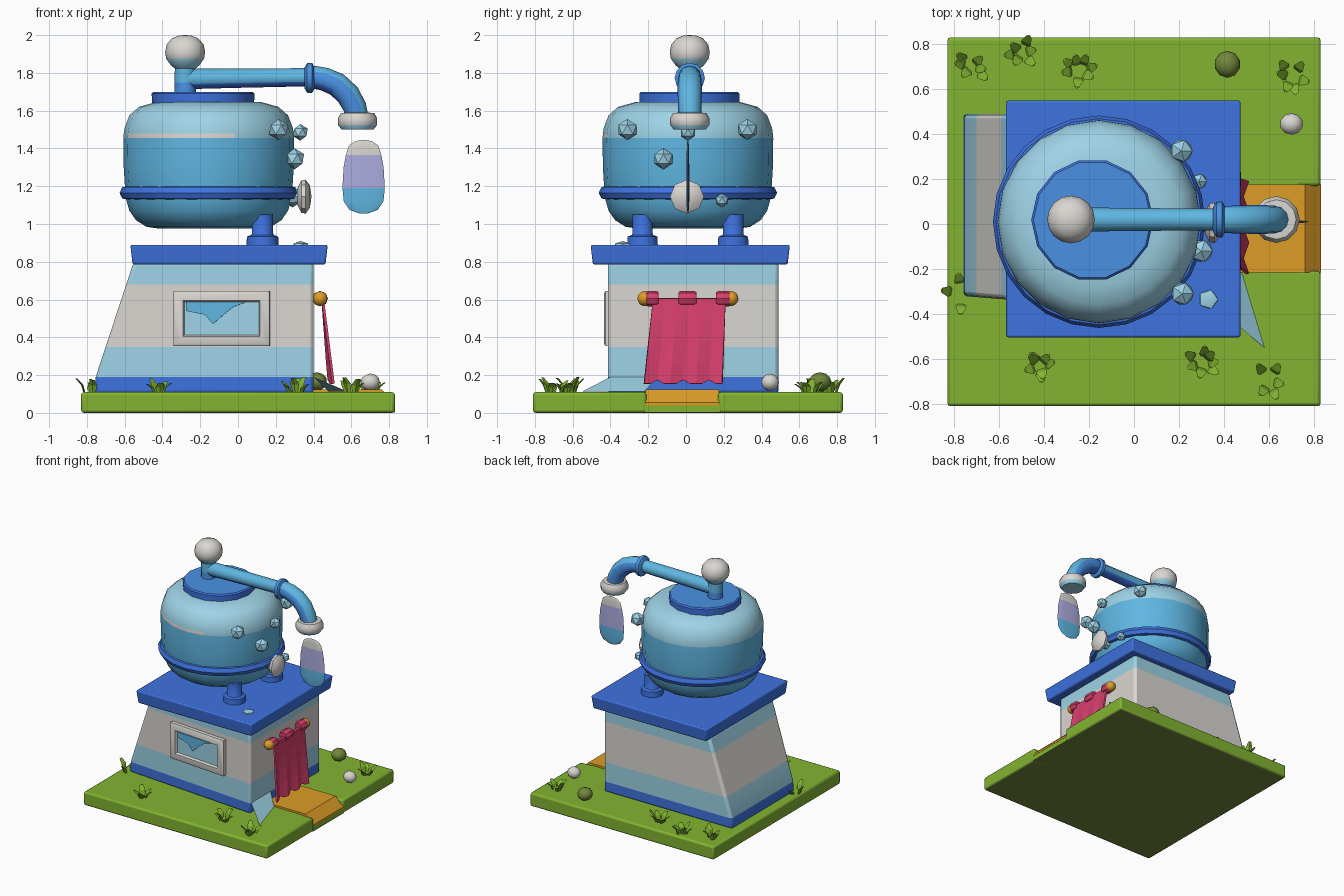
import bpy, bmesh, math, random
from mathutils import Vector, Matrix

random.seed(4)
cube = bpy.data.objects.get("Cube")
if cube:
    bpy.data.objects.remove(cube, do_unlink=True)


def material(name, hex_code):
    channels = [int(hex_code[i:i + 2], 16) / 255 for i in (0, 2, 4)]
    col = [((c + 0.055) / 1.055) ** 2.4 for c in channels] + [1]
    m = bpy.data.materials.new(name)
    m.use_nodes = True
    m.diffuse_color = col
    m.node_tree.nodes["Principled BSDF"].inputs["Base Color"].default_value = col
    return m


GRASS = material("grass green", "82b431")
OLIVE = material("olive green", "71873a")
ORANGE = material("orange wood", "dd9d26")
RED = material("crimson cloth", "d83f6d")
GRAY = material("warm gray", "dad7d2")
PALE = material("pale blue", "a0d6ea")
MID = material("sky blue", "5fb6e2")
BLUE = material("deep blue", "3e73e0")
CAP = material("cap blue", "4a91e4")
LILAC = material("lilac", "acace0")


def finish(name, bm, mats, rule=None, bevel=0, smooth=True):
    """Turn a bmesh into an object; rule picks a material slot from face centre and normal."""
    bmesh.ops.recalc_face_normals(bm, faces=bm.faces)
    bm.normal_update()
    if rule:
        for f in bm.faces:
            f.material_index = rule(f.calc_center_median(), f.normal)
    mesh = bpy.data.meshes.new(name)
    bm.to_mesh(mesh)
    bm.free()
    ob = bpy.data.objects.new(name, mesh)
    bpy.context.collection.objects.link(ob)
    for m in mats:
        mesh.materials.append(m)
    if smooth:
        bpy.ops.object.select_all(action='DESELECT')
        ob.select_set(True)
        bpy.context.view_layer.objects.active = ob
        bpy.ops.object.shade_smooth_by_angle(angle=math.radians(38))
    if bevel:
        b = ob.modifiers.new("soft_edges", 'BEVEL')
        b.width, b.segments, b.limit_method = bevel, 2, 'ANGLE'
    return ob


def loft(bm, rings):
    """Skin a list of vertex-position rings and cap both ends."""
    rows = [[bm.verts.new(p) for p in ring] for ring in rings]
    n = len(rows[0])
    for a, b in zip(rows, rows[1:]):
        for i in range(n):
            bm.faces.new((a[i], a[(i + 1) % n], b[(i + 1) % n], b[i]))
    bm.faces.new(rows[0][::-1])
    bm.faces.new(rows[-1])


def prism(name, outline, lo, hi, mats, axis='z', **kw):
    """Extrude a flat outline between lo and hi along y or z."""
    bm = bmesh.new()
    put = (lambda p, d: (p[0], d, p[1])) if axis == 'y' else (lambda p, d: (p[0], p[1], d))
    loft(bm, [[put(p, d) for p in outline] for d in (lo, hi)])
    return finish(name, bm, mats, **kw)


def rect(x0, x1, y0, y1):
    return [(x0, y0), (x1, y0), (x1, y1), (x0, y1)]


def lathe(name, centre, profile, mats, segs=16, axis='z', squash=1, **kw):
    """Spin (radius, height) pairs about an axis through the centre."""
    rings = []
    for r, h in profile:
        ring = []
        for i in range(segs):
            a = math.tau * i / segs
            u, v = r * math.cos(a), r * math.sin(a) * squash
            off = {'z': (u, v, h), 'x': (h, u, v), 'y': (u, h, v)}[axis]
            ring.append(Vector(centre) + Vector(off))
        rings.append(ring)
    bm = bmesh.new()
    loft(bm, rings)
    return finish(name, bm, mats, **kw)


def ball(name, centre, size, mat, detail=2):
    bm = bmesh.new()
    bmesh.ops.create_icosphere(bm, subdivisions=detail, radius=1)
    bmesh.ops.transform(bm, matrix=Matrix.Translation(centre) @ Matrix.Diagonal((*size, 1)), verts=bm.verts)
    return finish(name, bm, [mat])


# Ground with a notch filled by the sloping wooden step
prism("ground", [(-.83, -.81), (.83, -.81), (.83, -.21), (.74, -.21), (.74, .17),
                 (.83, .17), (.83, .83), (-.83, .83)], 0, .11, [GRASS, OLIVE], bevel=.014,
      rule=lambda c, n: int(n.z < -.9))
prism("ground_lip", rect(.73, .83, -.22, .18), .001, .05, [GRASS, OLIVE], rule=lambda c, n: int(n.z < -.9))
prism("door_step", [(.4, .04), (.4, .125), (.76, .125), (.832, .055), (.832, .04)], -.215, .175, [ORANGE], axis='y')

# House: one slanted side wall, slightly skewed front wall, painted bands
SKEW = -math.atan(.095 / 1.16)
bm = bmesh.new()
rings = []
for z in (.1, .19, .35, .68, .8):
    left = -.76 + max(0, z - .17) * .33
    rings.append([(left, -.32 + (left + .76) * math.tan(SKEW), z), (.4, -.415, z), (.4, .49, z), (left, .49, z)])
loft(bm, rings)
finish("house_walls", bm, [BLUE, PALE, GRAY],
       rule=lambda c, n: 0 if c.z < .19 else 2 if .35 < c.z < .68 else 1, bevel=.02)

# Roof slab, a little wider at the top
bm = bmesh.new()
loft(bm, [[(x, y, z) for x, y in rect(-.57 + t, .475 - t, -.505 + t, .55 - t)] for z, t in ((.785, .012), (.89, 0))])
finish("roof_slab", bm, [BLUE], bevel=.01)

# Window: nested insets make the frame and its recessed pane
bm = bmesh.new()
loft(bm, [[(x, y, z) for x, z in rect(-.255 + t, .255 - t, -.145 + t, .145 - t)]
          for y, t in ((.02, 0), (-.03, 0), (-.037, .01), (-.037, .05), (-.018, .058))])
window = finish("window_frame", bm, [GRAY, PALE], rule=lambda c, n: int(abs(c.y + .018) < .001))
shine = prism("window_shine", [(-.19, .086), (.13, .086), (.06, .06), (.01, .02), (-.045, -.03), (-.09, .02), (-.19, .04)],
              -.027, -.0185, [MID], axis='y', smooth=False)
for ob in (window, shine):
    ob.location = (-.085, -.376, .5)
    ob.rotation_euler.z = SKEW

# Small sloping sheet beside the door
bm = bmesh.new()
bm.faces.new([bm.verts.new(p) for p in ((.58, -.55, .113), (.4, -.4, .19), (.4, -.15, .19), (.48, -.22, .113))])
finish("corner_flap", bm, [PALE], smooth=False)

# Hanging door cloth with folds and a ragged hem
bm = bmesh.new()
rows = []
COLS = 12
for k in range(5):
    t = k / 4
    row = []
    for i in range(COLS + 1):
        s = i / COLS
        fold = .012 * math.cos(i * math.pi / 2) * t
        hem = .02 * (i % 4 == 2) * (k == 4)
        row.append(bm.verts.new((.455 + .045 * t + fold, -.175 - .045 * t + s * (.385 + .025 * t),
                                 .605 - .45 * t + hem)))
    rows.append(row)
for a, b in zip(rows, rows[1:]):
    for i in range(COLS):
        bm.faces.new((a[i], b[i], b[i + 1], a[i + 1]))
cloth = finish("door_cloth", bm, [RED], smooth=False)
cloth.modifiers.new("thickness", 'SOLIDIFY').thickness = .014
lathe("cloth_rod", (.435, 0, .595), [(.012, -.23), (.012, .25)], [RED], segs=8, axis='y')
for y0, y1 in ((-.215, -.145), (-.04, .055), (.16, .24)):
    lathe("cloth_loop", (.435, 0, .605), [(.034, y0), (.041, y0 + .012), (.041, y1 - .012), (.034, y1)], [RED], segs=8, axis='y')
for y in (-.22, .24):
    ball("rod_end", (.435, y, .605), (.04, .038, .04), ORANGE)

# Tank with a pale shoulder and a thin gray streak on its front
lathe("tank", (-.155, .01, 0),
      [(.26, .975), (.33, .985), (.385, 1.02), (.42, 1.07), (.44, 1.14), (.45, 1.3), (.452, 1.455), (.45, 1.478),
       (.445, 1.51), (.42, 1.575), (.37, 1.62), (.28, 1.645)], [MID, PALE, GRAY], segs=20,
      rule=lambda c, n: 0 if c.z < 1.455 else 2 if c.z < 1.478 and n.y < -.3 and n.x < .3 else 1)
lathe("tank_belt", (-.155, .01, 0), [(.43, 1.13), (.458, 1.135), (.472, 1.165), (.458, 1.195), (.43, 1.2)], [BLUE], segs=24)
lathe("tank_cap", (-.185, .018, 0), [(.27, 1.62), (.272, 1.69), (.262, 1.7)], [BLUE, CAP], segs=14,
      rule=lambda c, n: int(n.z > .9))

# Legs under the tank
for y in (-.23, .25):
    lathe("tank_leg", (.13, y, 0), [(.085, .885), (.083, .933), (.06, .942), (.056, .95), (.056, 1.05)], [BLUE], segs=10)

# Post with round knob
lathe("post", (-.28, .02, 0), [(.058, 1.68), (.056, 1.75), (.054, 1.85)], [CAP, MID], segs=12,
      rule=lambda c, n: int(c.z > 1.75))
lathe("post_knob", (-.28, .02, 0), [(.05, 1.82), (.075, 1.84), (.1, 1.875), (.106, 1.91), (.098, 1.95), (.07, 1.983),
                                    (.035, 1.997), (.005, 2)], [PALE, GRAY],
      rule=lambda c, n: int(c.z > 1.88))

# Spout pipe: straight run then elbow, swept in the plane of the arm
PATH = [(-.27, 1.768, .054), (0, 1.772, .051), (.36, 1.777, .048), (.4, 1.778, .06), (.46, 1.766, .062),
        (.525, 1.738, .064), (.582, 1.685, .064), (.618, 1.62, .062), (.632, 1.555, .06)]
bm = bmesh.new()
rings = []
for i, (x, z, r) in enumerate(PATH):
    a, b = PATH[max(i - 1, 0)], PATH[min(i + 1, len(PATH) - 1)]
    t = Vector((b[0] - a[0], 0, b[1] - a[1])).normalized()
    side = Vector((-t.z, 0, t.x))
    rings.append([Vector((x, .02, z)) + r * (side * math.cos(q) + Vector((0, 1, 0)) * math.sin(q))
                  for q in (math.tau * k / 12 for k in range(12))])
loft(bm, rings)
finish("spout_pipe", bm, [MID, CAP, BLUE],
       rule=lambda c, n: 2 if n.z < -.6 else int(c.x > .4 and n.z < .3 and n.x < .6))
lathe("spout_collar", (.38, .02, 1.773), [(.055, -.028), (.078, -.014), (.08, .012), (.055, .026)], [CAP], segs=12, axis='x')
lathe("spout_mouth", (.633, .02, 0), [(.05, 1.5), (.085, 1.5), (.104, 1.525), (.104, 1.56), (.088, 1.588), (.05, 1.59)],
      [PALE, GRAY], segs=12, rule=lambda c, n: int(c.z > 1.53))

# Flat hanging drop
lathe("water_drop", (.665, .01, 0), [(.02, 1.055), (.075, 1.075), (.105, 1.12), (.112, 1.19), (.106, 1.3),
                                     (.094, 1.365), (.078, 1.415), (.045, 1.438), (.01, 1.445)],
      [MID, LILAC, GRAY], segs=12, squash=.07,
      rule=lambda c, n: 0 if c.z < 1.19 else 1 if c.z < 1.365 else 2)

# Valve and bubbles on the tank
lathe("valve_stem", (.26, .005, 1.145), [(.045, 0), (.04, .075)], [PALE], segs=8, axis='x')
lathe("valve_wheel", (.35, .005, 1.145), [(.045, -.035), (.085, -.015), (.09, .008), (.06, .03), (.01, .038)],
      [GRAY], segs=8, axis='x')
for x, y, z, r in ((.215, -.31, 1.5, .056), (.21, .325, 1.5, .056), (.3, -.12, 1.345, .056),
                   (.33, .01, 1.485, .044), (.29, .19, 1.125, .038), (.33, -.335, .885, .048)):
    ball("bubble", (x, y, z), (r, r, r if z > 1 else .025), PALE, detail=1)

# Stones
ball("mossy_stone", (.415, .71, .165), (.058, .06, .05), OLIVE)
ball("gray_stone", (.7, .445, .162), (.052, .048, .046), GRAY)

# Grass tufts, each a fan of leaning blades
for cx, cy, count in ((-.72, .7, 6), (-.5, .76, 6), (-.24, .68, 7), (.7, .65, 6), (-.765, -.31, 4),
                      (-.42, -.63, 7), (.31, -.62, 7), (.6, -.7, 5)):
    bm = bmesh.new()
    for k in range(count):
        ang = math.tau * k / count + random.uniform(-.4, .4)
        lean = Vector((math.cos(ang), math.sin(ang), 0))
        across = Vector((-lean.y, lean.x, 0))
        root = Vector((cx, cy, .1)) + lean * random.uniform(.01, .045)
        tall = random.uniform(.05, .09)
        rings = []
        for h, w, out in ((0, .013, 0), (.6, .024, .015), (1, .012, .045)):
            mid = root + lean * out + Vector((0, 0, h * tall))
            rings.append([mid + across * w, mid + lean * .008, mid - across * w])
        loft(bm, rings)
    finish("grass_tuft", bm, [GRASS], smooth=False)
